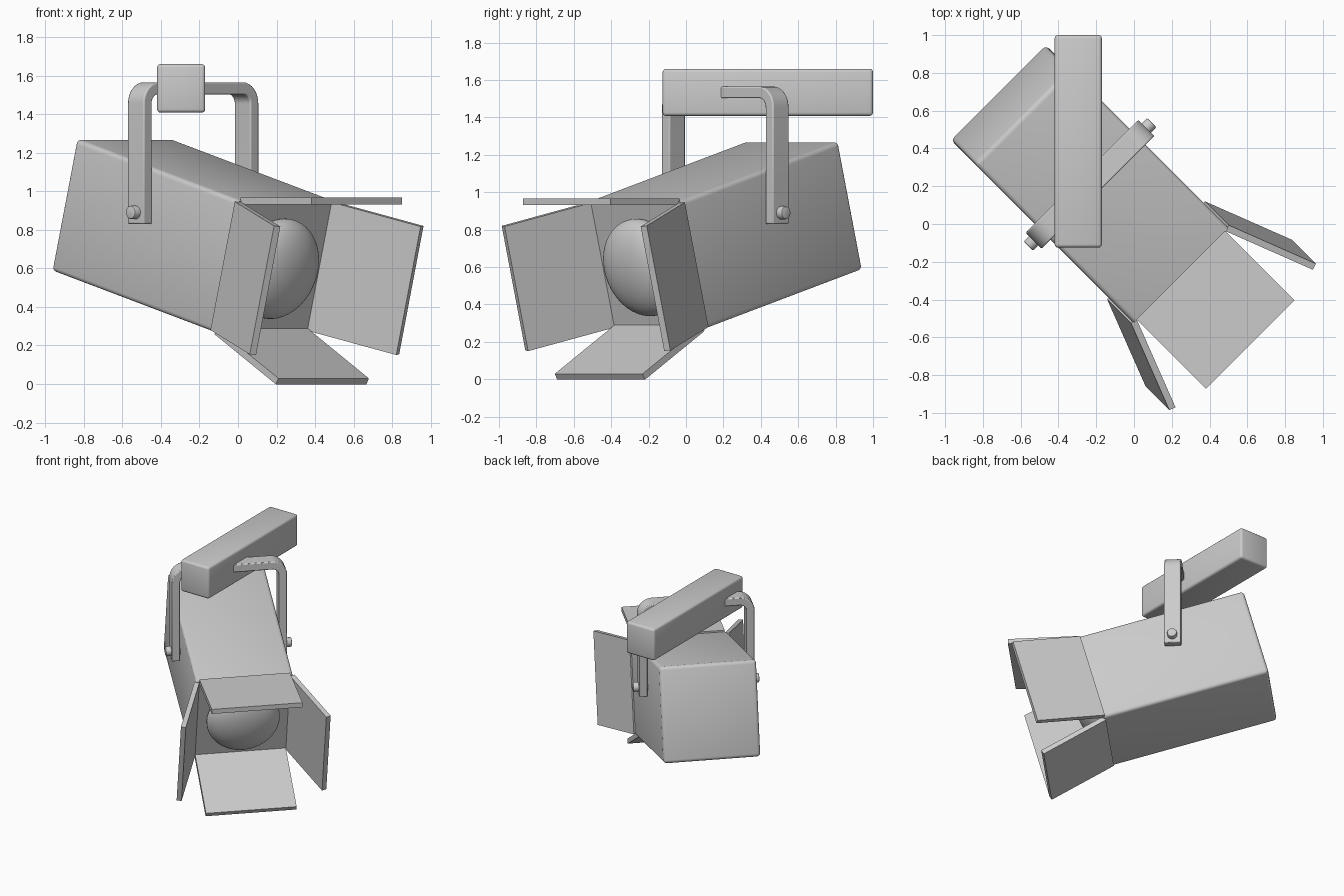
import bpy, bmesh
from math import radians, sin, cos, pi
from mathutils import Matrix, Vector

cube = bpy.data.objects.get("Cube")
if cube:
    bpy.data.objects.remove(cube, do_unlink=True)

GREY = (0.6, 0.6, 0.6, 1)
mat = bpy.data.materials.new("light_grey")
mat.use_nodes = True
mat.diffuse_color = GREY
mat.node_tree.nodes["Principled BSDF"].inputs["Base Color"].default_value = GREY

T = Matrix.Translation
YAW = Matrix.Rotation(radians(-45), 4, 'Z')
SIDE = -0.016                      # sideways centre of the lamp
# Lamp head frame: +x is the beam direction, origin at centre of the mouth
HEAD = YAW @ T((0.28, SIDE, 0.61)) @ Matrix.Rotation(radians(15), 4, 'Y')
HALF = 0.355


def finish(name, bm, matrix):
    bmesh.ops.recalc_face_normals(bm, faces=bm.faces)
    mesh = bpy.data.meshes.new(name)
    bm.to_mesh(mesh)
    bm.free()
    mesh.transform(matrix)
    mesh.materials.append(mat)
    obj = bpy.data.objects.new(name, mesh)
    bpy.context.collection.objects.link(obj)
    bpy.ops.object.select_all(action='DESELECT')
    obj.select_set(True)
    bpy.context.view_layer.objects.active = obj
    bpy.ops.object.shade_smooth_by_angle(angle=radians(35))
    return obj


def box(name, lo, hi, matrix, bevel=0, keep_front=False):
    lo, hi = Vector(lo), Vector(hi)
    bm = bmesh.new()
    bmesh.ops.create_cube(bm, size=1, matrix=T((lo + hi) / 2) @ Matrix.Diagonal((*(hi - lo), 1)))
    if bevel:
        edges = [e for e in bm.edges
                 if not (keep_front and all(v.co.x > hi.x - 0.001 for v in e.verts))]
        bmesh.ops.bevel(bm, geom=edges, offset=bevel, segments=3, profile=0.5, affect='EDGES')
    return finish(name, bm, matrix)


# Lamp housing, with a sharp mouth
box("housing", (-1.235, -HALF, -HALF), (0, HALF, HALF), HEAD, 0.025, True)

# Bulging lens
bm = bmesh.new()
bmesh.ops.create_uvsphere(bm, u_segments=48, v_segments=24, radius=1)
finish("lens", bm, HEAD @ T((0.03, 0, -0.005)) @ Matrix.Diagonal((0.13, 0.267, 0.267, 1)))

# Four barn door flaps around the mouth
for i, name in enumerate(("top_flap", "left_flap", "bottom_flap", "right_flap")):
    upright = i % 2
    spread = 20.5 if upright else 15
    half_width = 0.345 if upright else 0.332
    turn = Matrix.Rotation(-i * pi / 2, 4, 'X')
    hinge = T((0, 0, HALF - 0.004)) @ Matrix.Rotation(radians(-spread), 4, 'Y')
    box(name, (-0.005, -half_width, -0.018), (0.515, half_width, 0.018), HEAD @ turn @ hinge)

# U-shaped yoke: rounded strip outline, pushed through its width
YOKE = YAW @ T((-0.313, SIDE, 0))


def arch(half, top, radius, bottom):
    pts = [(half, bottom)]
    for k in range(9):
        a = k * pi / 16
        pts.append((half - radius + radius * cos(a), top - radius + radius * sin(a)))
    return pts + [(-y, z) for y, z in reversed(pts)]


outline = arch(0.422, 1.565, 0.11, 0.83) + arch(0.362, 1.503, 0.05, 0.83)[::-1]
bm = bmesh.new()
face = bm.faces.new([bm.verts.new((-0.06, y, z)) for y, z in outline])
side = bmesh.ops.extrude_face_region(bm, geom=[face])
bmesh.ops.translate(bm, vec=(0.12, 0, 0),
                    verts=[g for g in side["geom"] if isinstance(g, bmesh.types.BMVert)])
yoke = finish("yoke", bm, YOKE)
bev = yoke.modifiers.new("soft_edges", 'BEVEL')
bev.width = 0.007
bev.segments = 2
bev.limit_method = 'ANGLE'
bev.angle_limit = radians(40)

# Pivot bolts on both arms
for sign, name in ((1, "left_bolt"), (-1, "right_bolt")):
    bm = bmesh.new()
    bmesh.ops.create_cone(bm, cap_ends=True, segments=24, radius1=0.035, radius2=0.035, depth=0.11)
    rims = [e for e in bm.edges if abs(e.verts[0].co.z - e.verts[1].co.z) < 0.001]
    bmesh.ops.bevel(bm, geom=rims, offset=0.008, segments=2, profile=0.5, affect='EDGES')
    finish(name, bm, YOKE @ T((0, sign * 0.407, 0.89)) @ Matrix.Rotation(pi / 2, 4, 'X'))

# Ceiling track bar
box("track_bar", (-0.42, -0.125, 1.408), (-0.17, 1.0, 1.66), Matrix(), 0.018)
